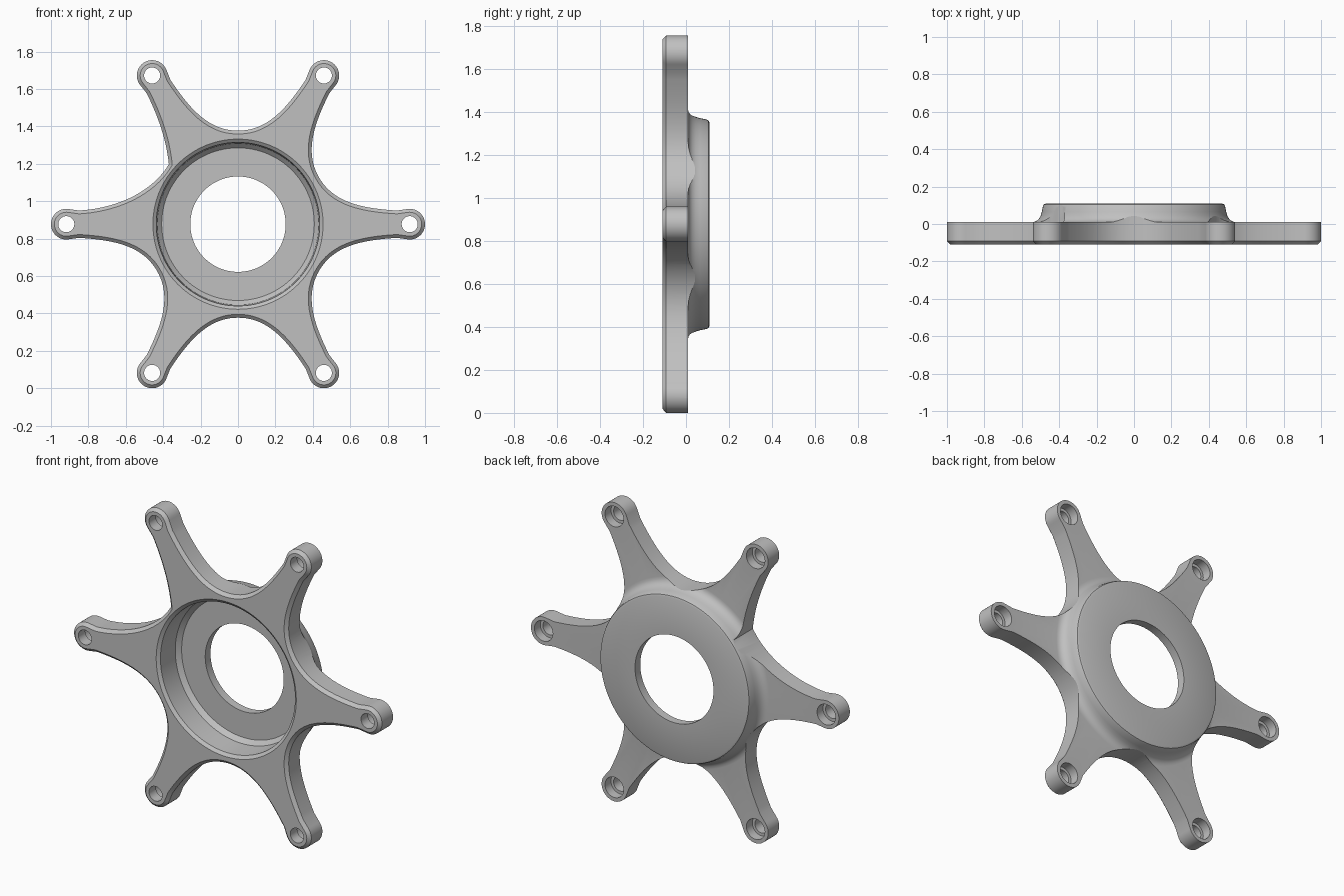
import bpy, bmesh, math
from mathutils import Vector, Matrix
from mathutils.geometry import interpolate_bezier

cube = bpy.data.objects.get("Cube")
if cube:
    bpy.data.objects.remove(cube, do_unlink=True)

CZ = 0.877                       # height of the hub axis
FRONT, PLATE, BACK = -0.109, 0.01, 0.109
TIP_R, TIP_AT = 0.082, 0.918

metal = bpy.data.materials.new("light grey metal")
metal.use_nodes = True
grey = (0.53, 0.53, 0.53, 1)
metal.diffuse_color = grey
metal.node_tree.nodes["Principled BSDF"].inputs["Base Color"].default_value = grey


def make(name, bm):
    bmesh.ops.recalc_face_normals(bm, faces=bm.faces)
    mesh = bpy.data.meshes.new(name)
    bm.to_mesh(mesh)
    bm.free()
    mesh.materials.append(metal)
    ob = bpy.data.objects.new(name, mesh)
    bpy.context.collection.objects.link(ob)
    ob.location.z = CZ
    return ob


def lathe(name, profile, steps, x=0, z=0):
    """Spin a closed (radius, y) profile about the y axis."""
    bm = bmesh.new()
    vs = [bm.verts.new((r, y, 0)) for r, y in profile]
    es = [bm.edges.new((vs[i - 1], vs[i])) for i in range(len(vs))]
    bmesh.ops.spin(bm, geom=vs + es, cent=(0, 0, 0), axis=(0, 1, 0),
                   angle=2 * math.pi, steps=steps, use_merge=True)
    bmesh.ops.remove_doubles(bm, verts=bm.verts, dist=1e-5)
    bmesh.ops.translate(bm, verts=bm.verts, vec=(x, 0, z))
    return make(name, bm)


def side(start=(0.433, 0.25), handle=(0.508, 0.12)):
    """Concave arm edge from the valley to the neck, as (along, across)."""
    pts = interpolate_bezier(Vector(start), Vector(handle),
                             Vector((0.65, 0.085)), Vector((0.85, 0.073)), 22)
    return [p.to_2d() for p in pts]


# Star outline, arm by arm; one valley has a sharp notch
outline = []
for k in range(6):
    lower = side((0.37, 0.32), (0.46, 0.17)) if k == 3 else side()
    upper = side((0.462, 0.16), (0.53, 0.13)) if k == 2 else side()
    arm = [Vector((p.x, -p.y)) for p in lower]
    for i in range(25):
        a = math.radians(-100 + 200 * i / 24)
        arm.append(Vector((TIP_AT + TIP_R * math.cos(a), TIP_R * math.sin(a))))
    arm += upper[:0:-1]
    turn = Matrix.Rotation(k * math.pi / 3, 2)
    outline += [turn @ p for p in arm]


def inset(pts, d):
    out = []
    for i, p in enumerate(pts):
        t = (pts[(i + 1) % len(pts)] - pts[i - 1]).normalized()
        out.append(p + d * Vector((-t.y, t.x)))
    return out


# Star prism with a chamfered front edge
bm = bmesh.new()
loops = [[bm.verts.new((p.x, y, p.y)) for p in pts] for pts, y in
         ((inset(outline, 0.018), FRONT), (outline, FRONT + 0.017), (outline, 0.2))]
for a, b in zip(loops, loops[1:]):
    for i in range(len(a)):
        bm.faces.new((a[i - 1], a[i], b[i], b[i - 1]))
bm.faces.new(loops[0])
bm.faces.new(loops[-1])
spider = make("six_arm_spider", bm)

# Turned section: bore, floor, hub with flared root, flat arm backs
turned = lathe("turned_section", [
    (0.585, -0.2), (0.455, FRONT), (0.437, -0.095), (0.432, 0.035),
    (0.408, 0.06), (0.255, 0.06), (0.255, BACK), (0.472, BACK),
    (0.482, 0.105), (0.487, 0.095), (0.493, 0.065), (0.499, 0.045),
    (0.507, 0.03), (0.518, 0.019), (0.532, 0.012), (0.547, PLATE),
    (1.2, PLATE), (1.2, -0.2)], 128)
tools = [(turned, 'INTERSECT')]

# Stepped bolt holes, counterbored from the back
for k in range(6):
    a = k * math.pi / 3
    bm = bmesh.new()
    rings = []
    for r, y in ((0.043, -0.2), (0.043, -0.045), (0.06, -0.045), (0.06, 0.2)):
        rings.append([bm.verts.new((
            TIP_AT * math.cos(a) + r * math.cos(t * math.pi / 16), y,
            TIP_AT * math.sin(a) + r * math.sin(t * math.pi / 16))) for t in range(32)])
    for p, q in zip(rings, rings[1:]):
        for i in range(32):
            bm.faces.new((p[i - 1], p[i], q[i], q[i - 1]))
    bm.faces.new(rings[0])
    bm.faces.new(rings[-1])
    tools.append((make("bolt_hole_cutter", bm), 'DIFFERENCE'))

bpy.ops.object.select_all(action='DESELECT')
bpy.context.view_layer.objects.active = spider
spider.select_set(True)
for tool, op in tools:
    tool.hide_render = True
    mod = spider.modifiers.new("cut", 'BOOLEAN')
    mod.operation, mod.solver, mod.object = op, 'EXACT', tool
    bpy.ops.object.modifier_apply(modifier=mod.name)
    bpy.data.objects.remove(tool, do_unlink=True)

bpy.ops.object.shade_smooth_by_angle(angle=math.radians(28))
